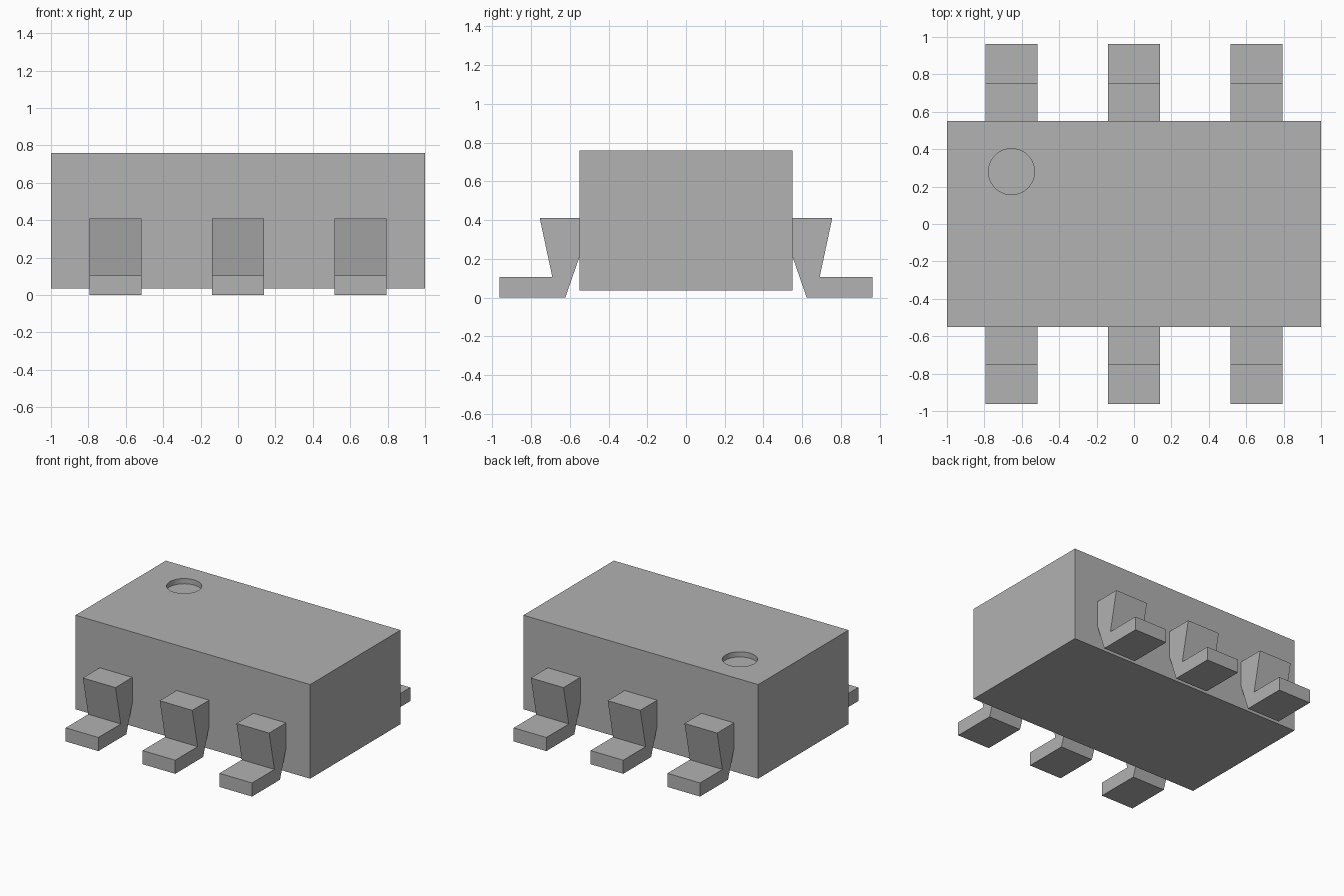
import bpy
import bmesh
from math import radians

cube = bpy.data.objects.get("Cube")
if cube:
    bpy.data.objects.remove(cube, do_unlink=True)

# One plain grey for every part
GREY = (0.445, 0.445, 0.445, 1)
grey = bpy.data.materials.new("plain_grey")
grey.use_nodes = True
grey.diffuse_color = GREY
grey.node_tree.nodes["Principled BSDF"].inputs["Base Color"].default_value = GREY


def finish(name, bm):
    """Turn a bmesh into a named, coloured object."""
    bmesh.ops.recalc_face_normals(bm, faces=bm.faces)
    mesh = bpy.data.meshes.new(name)
    bm.to_mesh(mesh)
    bm.free()
    mesh.materials.append(grey)
    obj = bpy.data.objects.new(name, mesh)
    bpy.context.collection.objects.link(obj)
    return obj


# Package body
BODY_Y, BOTTOM, TOP = 0.55, 0.035, 0.76
bm = bmesh.new()
bmesh.ops.create_cube(bm, size=1)
bmesh.ops.scale(bm, vec=(2, 2 * BODY_Y, TOP - BOTTOM), verts=bm.verts)
bmesh.ops.translate(bm, vec=(0, 0, (TOP + BOTTOM) / 2), verts=bm.verts)
body = finish("package_body", bm)

# Round orientation dimple sunk into the top
bm = bmesh.new()
bmesh.ops.create_cone(bm, cap_ends=True, segments=64, radius1=0.123,
                      radius2=0.123, depth=0.08)
bmesh.ops.translate(bm, vec=(-0.655, 0.28, TOP), verts=bm.verts)
cutter = finish("dimple_cutter", bm)
cutter.hide_render = True
cutter.hide_set(True)
cut = body.modifiers.new("dimple", 'BOOLEAN')
cut.operation = 'DIFFERENCE'
cut.solver = 'EXACT'
cut.object = cutter

# Apply the cut, remove the cutter and smooth only the dimple wall
bpy.ops.object.select_all(action='DESELECT')
body.select_set(True)
bpy.context.view_layer.objects.active = body
bpy.ops.object.modifier_apply(modifier=cut.name)
bpy.data.objects.remove(cutter, do_unlink=True)
bpy.ops.object.shade_smooth_by_angle(angle=radians(30))

# Bent lead cross-section: distance outward from the centre, height
LEAD = [(BODY_Y, 0.41), (0.755, 0.41), (0.69, 0.105), (0.963, 0.105),
        (0.963, 0), (0.623, 0), (BODY_Y, 0.21)]
WIDTH, PITCH = 0.278, 0.655


def lead(name, x, side):
    bm = bmesh.new()
    profile = [bm.verts.new((x - WIDTH / 2, side * y, z)) for y, z in LEAD]
    face = bm.faces.new(profile)
    result = bmesh.ops.extrude_face_region(bm, geom=[face])
    moved = [v for v in result["geom"] if isinstance(v, bmesh.types.BMVert)]
    bmesh.ops.translate(bm, vec=(WIDTH, 0, 0), verts=moved)
    finish(name, bm)


# Three leads on the front and three on the back
for side_name, side in (("front", -1), ("back", 1)):
    for place, step in (("right", -1), ("middle", 0), ("left", 1)):
        lead(f"{side_name}_{place}_lead", step * PITCH, side)
